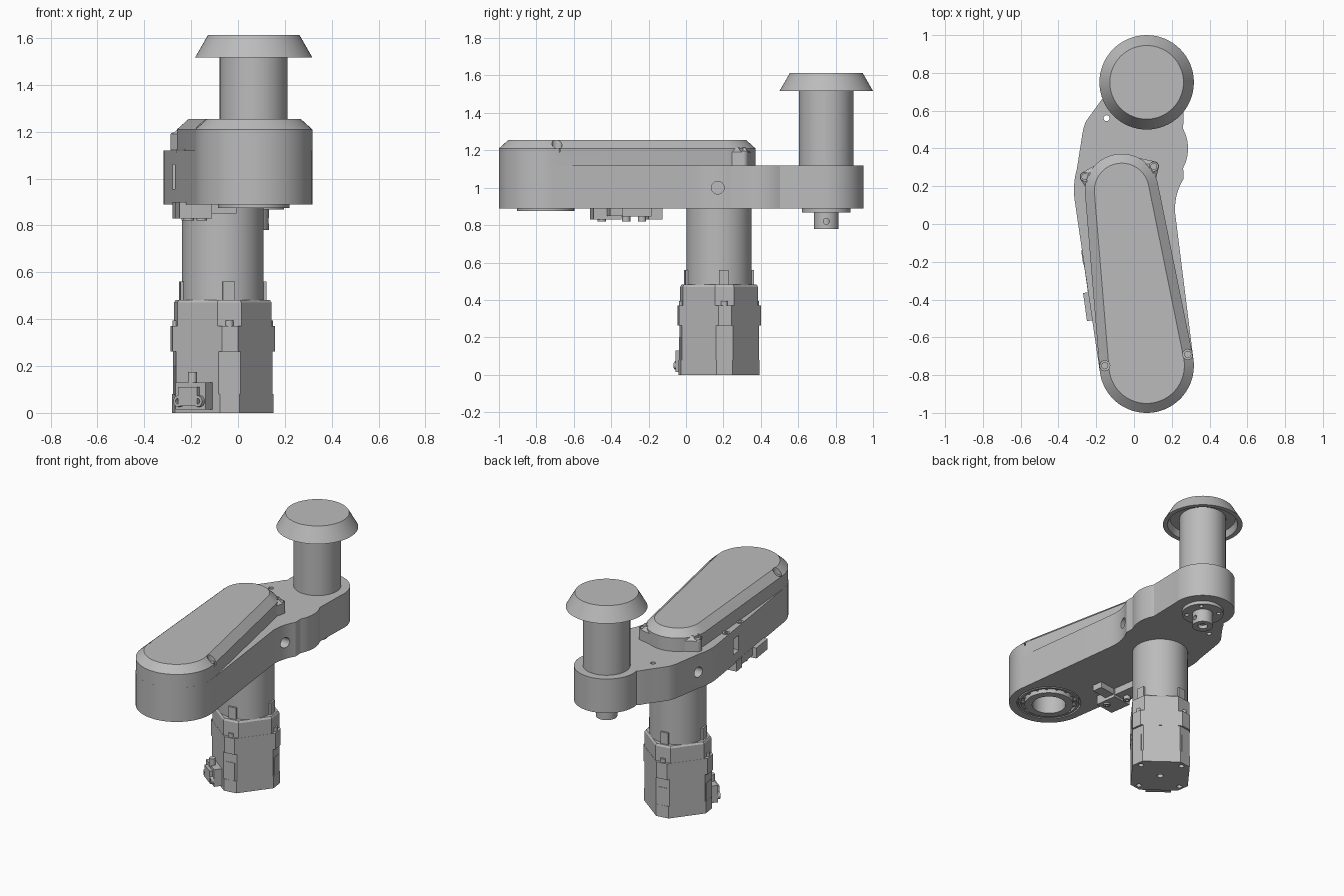
import bpy, math
from math import radians, cos, sin, pi, sqrt
from mathutils import Vector

if "Cube" in bpy.data.objects:
    bpy.data.objects.remove(bpy.data.objects["Cube"])

grey = bpy.data.materials.new("plain grey")
grey.use_nodes = True
grey.diffuse_color = (0.5, 0.5, 0.5, 1)
grey.node_tree.nodes["Principled BSDF"].inputs["Base Color"].default_value = (0.5, 0.5, 0.5, 1)

FRONT, BACK = (0.067, -0.75), (0.067, 0.75)   # pulley and roller axes
MOTOR = (-0.065, 0.177)                       # motor axis
TURN = 8                                      # motor twist in degrees


def arc(c, r, a0, a1, n):
    angles = [radians(a0 + (a1 - a0) * i / n) for i in range(n + 1)]
    return [(c[0] + r * cos(a), c[1] + r * sin(a)) for a in angles]


def circle(c, r, n=48):
    return arc(c, r, 0, 360, n)[:-1]


def capsule(c1, r1, c2, r2, n=28):
    """Outline around two circles, joined by their tangents."""
    d = Vector(c2) - Vector(c1)
    axis = math.degrees(math.atan2(d.y, d.x))
    t = math.degrees(math.acos((r1 - r2) / d.length))
    return arc(c1, r1, axis + t, axis + 360 - t, n) + arc(c2, r2, axis - t, axis + t, n)


def loft(name, rings, wrap=False):
    """Skin (outline, z) rings; cap the ends, or wrap last to first."""
    n = len(rings[0][0])
    verts = [(x, y, z) for outline, z in rings for x, y in outline]
    total = len(rings)
    faces = []
    for k in range(total if wrap else total - 1):
        a, b = k * n, (k + 1) % total * n
        faces += [(a + i, a + (i + 1) % n, b + (i + 1) % n, b + i) for i in range(n)]
    if not wrap:
        faces += [tuple(reversed(range(n))), tuple(range((total - 1) * n, total * n))]
    mesh = bpy.data.meshes.new(name)
    mesh.from_pydata(verts, [], faces)
    mesh.materials.append(grey)
    ob = bpy.data.objects.new(name, mesh)
    bpy.context.collection.objects.link(ob)
    return ob


def prism(name, outline, z0, z1):
    return loft(name, [(outline, z0), (outline, z1)])


def turned(name, c, profile, wrap=False, n=48):
    return loft(name, [(circle(c, r, n), z) for r, z in profile], wrap)


def block(name, c, width, depth, z0, z1, angle=0):
    """Upright box; angle is the heading of its depth axis."""
    u = Vector((cos(radians(angle)), sin(radians(angle))))
    v = Vector((-u.y, u.x))
    pts = [Vector(c) + u * depth * a / 2 + v * width * b / 2
           for a, b in ((-1, -1), (1, -1), (1, 1), (-1, 1))]
    return prism(name, [tuple(p) for p in pts], z0, z1)


def polar(c, r, a):
    return (c[0] + r * cos(radians(a)), c[1] + r * sin(radians(a)))


def cut(ob, cutter):
    cutter.hide_render = True
    mod = ob.modifiers.new("cut", 'BOOLEAN')
    mod.operation, mod.solver, mod.object = 'DIFFERENCE', 'EXACT', cutter
    bpy.context.view_layer.objects.active = ob
    bpy.ops.object.modifier_apply(modifier=mod.name)
    bpy.data.objects.remove(cutter)


def cross_hole(ob, c, r, length, z):
    """Drill along x."""
    drill = turned("drill", (0, 0), [(r, -length / 2), (r, length / 2)], n=24)
    drill.rotation_euler.y = pi / 2
    drill.location = (c[0], c[1], z)
    bpy.context.view_layer.update()
    cut(ob, drill)


# Arm housing
outline = (arc(FRONT, 0.25, 189, 368, 40)
           + arc((0.517, 0.08), 0.3, 190, 148, 10)
           + arc((0.066, 0.4), 0.22, -28, 28, 10)
           + arc(BACK, 0.2, -8, 190, 36)
           + [(-0.145, 0.7), (-0.17, 0.66), (-0.21, 0.605), (-0.25, 0.55)]
           + arc((-0.02, 0.44), 0.256, 158, 172, 4)
           + arc((0.08, 0.18), 0.398, 164, 190, 8))
arm = prism("arm_housing", outline, 0.89, 1.12)
cut(arm, turned("bore", FRONT, [(0.2, 0.8), (0.2, 0.91)]))
cut(arm, turned("bore", FRONT, [(0.105, 0.8), (0.105, 1.08)]))
cut(arm, turned("pin_hole", (-0.145, 0.56), [(0.016, 0.8), (0.016, 1.2)], n=12))
cross_hole(arm, (0.23, 0.17), 0.034, 0.2, 1.0)
cross_hole(arm, (-0.3, 0.3), 0.034, 0.2, 1.0)
cut(arm, block("slot", (-0.28, -0.14), 0.07, 0.14, 0.955, 1.06, -8))

# Belt cover with chamfered rim
cover = loft("belt_cover", [(capsule(FRONT, 0.25 - o, MOTOR, 0.195 - o), z)
                            for o, z in ((0, 1.12), (0, 1.21), (0.05, 1.255))])
front_lugs = [(-0.155, -0.75), (0.285, -0.69)]
for p in front_lugs:
    cut(cover, turned("pocket", p, [(0.027, 1.19), (0.027, 1.3)], n=20))
    turned("cover_screw", p, [(0.019, 1.185), (0.019, 1.212)], n=16)

# Rear cover ears
for p in [(-0.26, 0.25), (0.105, 0.305)]:
    ear = loft("cover_ear", [(capsule((-0.065, 0.2), 0.165, p, 0.027), 1.12),
                             (capsule((-0.065, 0.2), 0.165, p, 0.027), 1.19),
                             (capsule((-0.065, 0.2), 0.125, p, 0.012), 1.215)])
    cut(ear, turned("pocket", p, [(0.024, 1.17), (0.024, 1.3)], n=20))
    turned("ear_screw", p, [(0.018, 1.165), (0.018, 1.195)], n=16)

# Screws on the housing edge
for p in [(-0.265, -0.05), (-0.24, -0.23)]:
    turned("edge_screw", p, [(0.024, 1.11), (0.024, 1.125), (0.012, 1.125), (0.012, 1.11)], True, 20)

# Roller stem and flared cap
turned("roller_stem", BACK, [(0.145, 1.11), (0.145, 1.57)])
turned("roller_cap", BACK, [(0.15, 1.56), (0.205, 1.56), (0.22, 1.517),
                            (0.25, 1.517), (0.195, 1.613)], n=64)

# Flange and shaft hub below the roller
flange = turned("hub_flange", BACK, [(0.13, 0.868), (0.13, 0.9)])
hub = turned("shaft_hub", BACK, [(0.03, 0.78), (0.065, 0.78), (0.065, 0.88), (0.03, 0.88)], True)
cross_hole(hub, (0.13, 0.75), 0.016, 0.1, 0.82)
turned("shaft", BACK, [(0.022, 0.8), (0.022, 0.9)], n=24)
for k in range(4):
    cut(flange, turned("hole", polar(BACK, 0.1, 45 + 90 * k), [(0.014, 0.8), (0.014, 0.885)], n=16))

# Front bearing rings
turned("bearing_outer", FRONT, [(0.175, 0.89), (0.19, 0.89), (0.19, 0.92), (0.175, 0.92)], True)
turned("bearing_inner", FRONT, [(0.105, 0.875), (0.153, 0.875), (0.153, 0.93), (0.105, 0.93)], True)
for k in range(16):
    turned("bearing_ball", polar(FRONT, 0.164, k * 22.5), [(0.01, 0.895), (0.01, 0.92)], n=10)

# Sensor bracket under the arm
block("bracket_base", (-0.19, -0.43), 0.15, 0.14, 0.83, 0.9, 8)
block("bracket_bridge", (-0.2, -0.28), 0.18, 0.11, 0.845, 0.9, 8)
block("bracket_end", (-0.225, -0.17), 0.075, 0.1, 0.83, 0.9, 8)
block("bracket_arm", (-0.07, -0.38), 0.07, 0.12, 0.85, 0.9, 8)
for p in [(-0.21, -0.32), (-0.22, -0.235), (-0.155, -0.45)]:
    turned("bracket_screw", p, [(0.022, 0.82), (0.022, 0.86), (0.01, 0.86), (0.01, 0.82)], True, 16)


def cut_square(a, d):
    """Square with bevelled corners: half width a, corner reach d."""
    w = a * sqrt(2) - d
    pts = []
    for k in range(4):
        t = radians(TURN + 90 * k)
        u, v = Vector((cos(t), sin(t))), Vector((-sin(t), cos(t)))
        pts += [tuple(Vector(MOTOR) + u * d + v * w * s) for s in (-1, 1)]
    return pts


# Gearbox column and motor sections
turned("gearbox_column", MOTOR, [(0.174, 0.46), (0.174, 0.9)], n=64)
base = prism("motor_base", cut_square(0.18, 0.212), 0, 0.08)
prism("motor_body", cut_square(0.18, 0.208), 0.08, 0.262)
prism("motor_collar", cut_square(0.181, 0.221), 0.262, 0.37)
loft("motor_top", [(cut_square(0.18, 0.203), 0.37), (cut_square(0.18, 0.203), 0.47),
                   (cut_square(0.172, 0.196), 0.482)])
for k in range(4):
    a = TURN + 90 * k
    block("corner_tab", polar(MOTOR, 0.16, a), 0.052, 0.05, 0.37, 0.56, a)
    block("corner_rib", polar(MOTOR, 0.19, a), 0.06, 0.042, 0.08, 0.2, a)
    turned("corner_bolt", polar(MOTOR, 0.198, a), [(0.018, 0.36), (0.018, 0.395)], n=16)
    cut(base, turned("hole", polar(MOTOR, 0.18, a), [(0.017, -0.1), (0.017, 0.03)], n=16))
cut(base, turned("hole", MOTOR, [(0.02, -0.1), (0.02, 0.03)], n=20))

# Cable socket on the motor
face = TURN - 135
block("socket_back", polar(MOTOR, 0.2, face), 0.16, 0.06, 0.015, 0.13, face)
block("socket_front", polar(MOTOR, 0.235, face), 0.1, 0.03, 0.03, 0.11, face)
turned("socket_post", polar(MOTOR, 0.215, face), [(0.02, 0.12), (0.02, 0.175)], n=16)
for s in (-13, 13):
    plug = turned("socket_screw", (0, 0), [(0.024, -0.02), (0.024, 0.02), (0.012, 0.02), (0.012, -0.02)], True, 16)
    x, y = polar(MOTOR, 0.235, face + s)
    plug.location = (x, y, 0.05)
    plug.rotation_euler = (0, pi / 2, radians(face))

# Smooth round walls, keep hard edges
bpy.ops.object.select_all(action='DESELECT')
for ob in bpy.context.scene.objects:
    if ob.type == 'MESH':
        ob.select_set(True)
        bpy.context.view_layer.objects.active = ob
bpy.ops.object.shade_smooth_by_angle(angle=radians(25))
